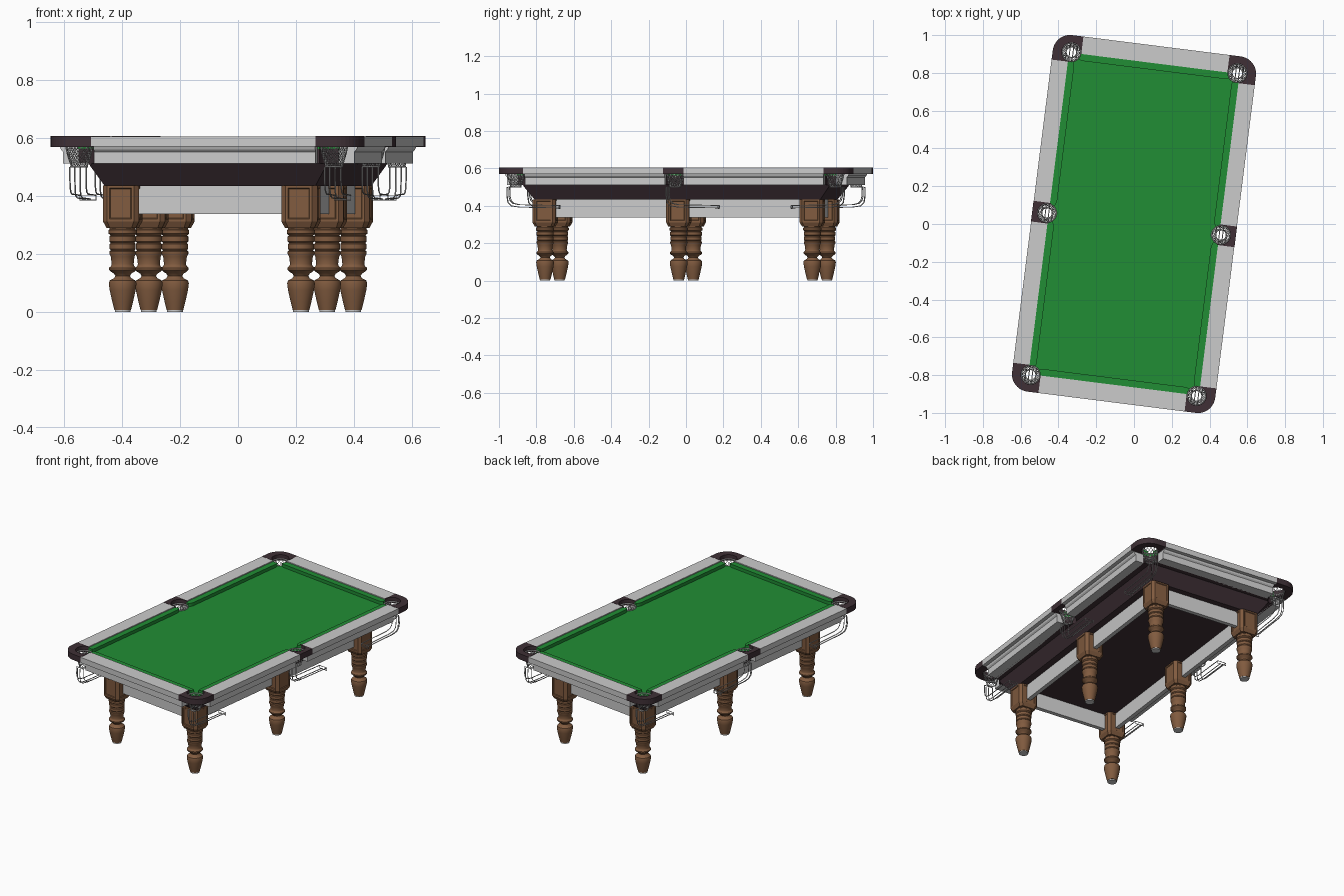
import bpy, bmesh, math
from mathutils import Vector

if "Cube" in bpy.data.objects:
    bpy.data.objects.remove(bpy.data.objects["Cube"])

def material(name, rgb):
    m = bpy.data.materials.new(name)
    m.diffuse_color = (*rgb, 1)
    m.use_nodes = True
    m.node_tree.nodes["Principled BSDF"].inputs["Base Color"].default_value = m.diffuse_color
    return m

GREEN = material("green_cloth", (0.015, 0.27, 0.035))
DARK = material("dark_wood", (0.05, 0.03, 0.037))
BROWN = material("brown_wood", (0.22, 0.105, 0.05))
SIGNS = [(-1, -1), (1, -1), (-1, 1), (1, 1)]
CORNERS = [(sx * .443, sy * .861) for sx, sy in SIGNS]
MIDDLES = [(-.464, 0), (.464, 0)]

def finish(name, bm, mat=None, smooth=False):
    bmesh.ops.recalc_face_normals(bm, faces=bm.faces)
    me = bpy.data.meshes.new(name)
    bm.to_mesh(me)
    bm.free()
    ob = bpy.data.objects.new(name, me)
    bpy.context.collection.objects.link(ob)
    if mat:
        me.materials.append(mat)
    if smooth:
        bpy.ops.object.select_all(action='DESELECT')
        ob.select_set(True)
        bpy.context.view_layer.objects.active = ob
        bpy.ops.object.shade_smooth_by_angle(angle=math.radians(35))
    return ob

def extrude(name, pts, t0, t1, mat=None, place=lambda u, v, t: (u, v, t)):
    """Closed 2D outline extruded from t0 to t1; place maps it into space."""
    bm = bmesh.new()
    a = [bm.verts.new(place(u, v, t0)) for u, v in pts]
    b = [bm.verts.new(place(u, v, t1)) for u, v in pts]
    n = len(pts)
    bm.faces.new(a)
    bm.faces.new(b)
    for i in range(n):
        j = (i + 1) % n
        bm.faces.new((a[i], a[j], b[j], b[i]))
    return finish(name, bm, mat)

def rect(x0, x1, y0, y1):
    return [(x0, y0), (x1, y0), (x1, y1), (x0, y1)]

def lathe(name, profile, x, y, mat=None, sides=28):
    bm = bmesh.new()
    rings = [[bm.verts.new((x + r * math.cos(k * math.tau / sides),
                            y + r * math.sin(k * math.tau / sides), z))
              for k in range(sides)] for r, z in profile]
    for a, b in zip(rings, rings[1:]):
        for k in range(sides):
            j = (k + 1) % sides
            bm.faces.new((a[k], a[j], b[j], b[k]))
    bm.faces.new(rings[0])
    bm.faces.new(rings[-1])
    return finish(name, bm, mat, True)

def wires(name, paths, radius):
    """Each path is (points, closed); result is one mesh."""
    cu = bpy.data.curves.new(name, 'CURVE')
    cu.dimensions = '3D'
    cu.bevel_depth = radius
    cu.bevel_resolution = 1
    for pts, closed in paths:
        sp = cu.splines.new('POLY')
        sp.points.add(len(pts) - 1)
        for p, co in zip(sp.points, pts):
            p.co = (*co, 1)
        sp.use_cyclic_u = closed
    ob = bpy.data.objects.new(name, cu)
    bpy.context.collection.objects.link(ob)
    bpy.ops.object.select_all(action='DESELECT')
    ob.select_set(True)
    bpy.context.view_layer.objects.active = ob
    bpy.ops.object.convert(target='MESH')

# Pocket hole cutter
bm = bmesh.new()
for x, y in CORNERS + MIDDLES:
    g = bmesh.ops.create_cone(bm, cap_ends=True, segments=32, radius1=.051, radius2=.051, depth=.4)
    bmesh.ops.translate(bm, verts=g['verts'], vec=(x, y, .5))
cutter = finish("pocket_cutter", bm)
cutter.hide_render = True
cutter.display_type = 'WIRE'

def cut(ob):
    m = ob.modifiers.new("pockets", 'BOOLEAN')
    m.operation = 'DIFFERENCE'
    m.solver = 'EXACT'
    m.object = cutter

# Playing surface and dark bed with sloping underside
cut(extrude("cloth", rect(-.457, .457, -.86, .86), .562, .578, GREEN))
cut(extrude("bed", rect(-.452, .452, -.857, .857), .511, .562, DARK))
bm = bmesh.new()
lo = [bm.verts.new((sx, sy, .434)) for sx, sy in rect(-.366, .366, -.77, .77)]
hi = [bm.verts.new((sx, sy, .511)) for sx, sy in rect(-.415, .415, -.828, .828)]
bm.faces.new(lo)
bm.faces.new(hi)
for i in range(4):
    bm.faces.new((lo[i], lo[i - 1], hi[i - 1], hi[i]))
cut(finish("bed_underside", bm, DARK))

# Cushion outline with rounded ends; u is along the rail, v towards the cloth
def cushion(u0, u1):
    arc = [(.045 * (1 - math.cos(a)), .036 * math.sin(a))
           for a in [math.pi / 2 * i / 6 for i in range(7)]]
    return [(u0 + p, q) for p, q in arc] + [(u1 - p, q) for p, q in reversed(arc)]

# Panel profile below the rail: distance outward and height
def panel(o):
    return [(o - .065, .511), (o, .511), (o, .552), (o + .008, .56), (o + .012, .57), (o - .065, .57)]

# End rails, cushions and panels
for s, side in ((-1, "front"), (1, "back")):
    extrude(side + "_rail", rect(-.39, .39, s * .858, s * .951), .57, .605)
    extrude(side + "_panel", panel(.915), -.385, .385,
            place=lambda u, v, t: (t, s * u, v))
    cut(extrude(side + "_cushion", cushion(-.42, .42), .578, .599, GREEN,
                place=lambda u, v, t: (u, s * (.858 - v), t)))

# Side rails, cushions and panels, each split by the middle pocket
for sx, sy in SIGNS:
    n = ("left" if sx < 0 else "right") + ("_front" if sy < 0 else "_back")
    extrude(n + "_side_rail", rect(sx * .455, sx * .542, sy * .055, sy * .809), .57, .605)
    extrude(n + "_side_panel", panel(.506), .05, .805,
            place=lambda u, v, t: (sx * u, sy * t, v))
    cut(extrude(n + "_side_cushion", cushion(.03, .835), .578, .599, GREEN,
                place=lambda u, v, t: (sx * (.455 - v), sy * u, t)))
    # Rounded corner cap
    r = .092
    pts = [(.542 - r + r * math.cos(a), .951 - r + r * math.sin(a))
           for a in [math.pi / 2 * i / 10 for i in range(11)]]
    pts += [(.39, .951), (.39, .858), (.455, .858), (.455, .809), (.542, .809)]
    cut(extrude(n + "_corner_cap", [(sx * x, sy * y) for x, y in pts], .569, .606, DARK))

for s, side in ((-1, "left"), (1, "right")):
    cut(extrude(side + "_middle_cap", rect(s * .45, s * .543, -.055, .055), .569, .606, DARK))
    extrude(side + "_skirt", rect(s * .297, s * .323, -.72, .72), .338, .436)
for s, side in ((-1, "front"), (1, "back")):
    extrude(side + "_skirt", rect(-.31, .31, s * .707, s * .733), .338, .436)

# Turned legs with chamfered, panelled blocks
LEG = [(.029, .007), (.036, .035), (.045, .075), (.048, .098), (.045, .108), (.03, .116),
       (.025, .124), (.03, .132), (.04, .138), (.047, .145), (.047, .152), (.04, .158),
       (.038, .165), (.041, .19), (.046, .2), (.046, .208), (.041, .212), (.045, .217),
       (.045, .234), (.041, .238), (.046, .243), (.046, .26), (.042, .264), (.049, .27),
       (.049, .282), (.045, .285), (.045, .3)]
for sx in (-1, 1):
    for y, row in ((-.72, "front"), (0, "middle"), (.72, "back")):
        n = ("left_" if sx < 0 else "right_") + row
        x = sx * .31
        lathe(n + "_leg", LEG, x, y, BROWN)
        lathe(n + "_foot", [(.027, 0), (.027, .008)], x, y)
        bm = bmesh.new()
        bmesh.ops.create_cube(bm, size=1)
        bmesh.ops.scale(bm, vec=(.125, .125, .144), verts=bm.verts)
        bmesh.ops.translate(bm, vec=(x, y, .363), verts=bm.verts)
        up = [e for e in bm.edges if abs(e.verts[0].co.z - e.verts[1].co.z) > .1]
        bmesh.ops.bevel(bm, geom=up, offset=.016, segments=1, affect='EDGES')
        for v in bm.verts:
            if v.co.z < .3:
                v.co.z = .312
        bottom = [f for f in bm.faces if f.normal.z < -.9]
        low = bmesh.ops.extrude_face_region(bm, geom=bottom)
        bmesh.ops.delete(bm, geom=bottom, context='FACES_ONLY')
        for v in [g for g in low['geom'] if isinstance(g, bmesh.types.BMVert)]:
            v.co = Vector((x + (v.co.x - x) * .82, y + (v.co.y - y) * .82, .29))
        bm.normal_update()
        faces = [f for f in bm.faces if abs(f.normal.z) < .1 and f.calc_area() > .006]
        bmesh.ops.inset_individual(bm, faces=faces, thickness=.012, depth=0)
        bmesh.ops.inset_individual(bm, faces=faces, thickness=.004, depth=-.004)
        finish(n + "_leg_block", bm, BROWN)

# Pocket nets and ball return wires
def net_radius(h):
    return .049 - .021 * h ** 1.3

for i, (x, y) in enumerate(CORNERS + MIDDLES):
    def on_net(a, h):
        r = net_radius(h)
        return (x + r * math.cos(a), y + r * math.sin(a), .58 - .08 * h)
    paths = []
    for k in range(14):
        for d in (-1, 1):
            paths.append(([on_net(math.tau * k / 14 + d * h * 1.3 / 7, h / 7)
                           for h in range(8)], False))
    wires(f"pocket_net_{i + 1}", paths, .0013)
    wires(f"pocket_rings_{i + 1}",
          [([on_net(math.tau * k / 24, h) for k in range(24)], True) for h in (0, 1)], .003)
    d = -1 if y > .1 else 1
    drop = [(-.034, .50), (-.035, .455), (-.029, .43), (-.012, .413), (.02, .406), (.235, .402)]
    track = []
    for off, dz in ((-.028, 0), (.028, 0), (-.009, -.013), (.009, -.013)):
        track.append(([(x + off, y + d * (t + dz * (k < 4)), z + dz * (k > 1))
                       for k, (t, z) in enumerate(drop)], False))
    end = y + d * .235
    track.append(([(x + o, end, z) for o, z in
                   ((-.028, .402), (-.028, .386), (.028, .386), (.028, .402))], True))
    track.append(([(x + o, y + d * -.034, .5) for o in (-.028, .028)], False))
    wires(f"ball_return_{i + 1}", track, .0025)

# Turn the whole table slightly clockwise
for ob in bpy.data.objects:
    ob.rotation_euler.z = math.radians(-7.2)
